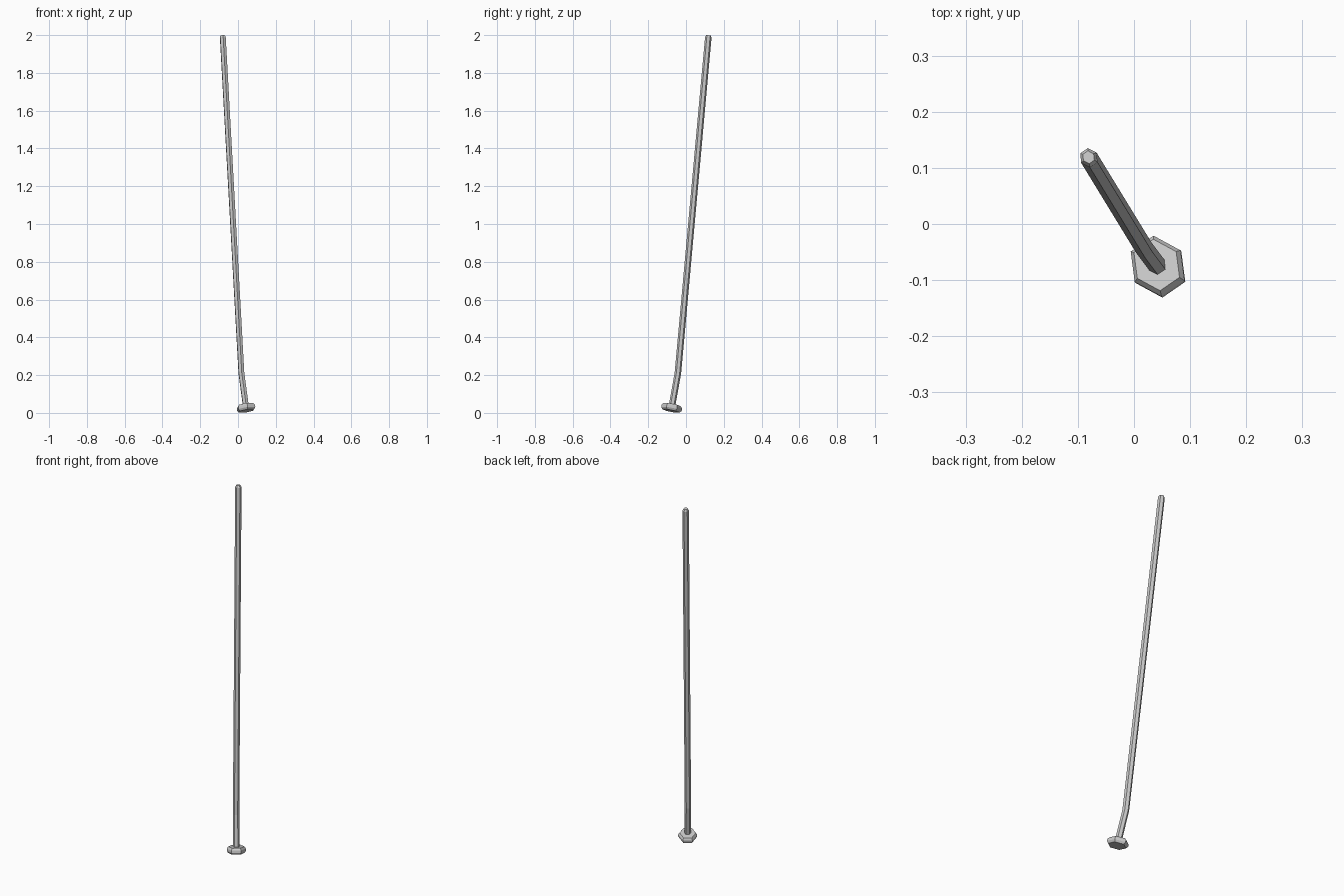
import bpy, bmesh, math
from mathutils import Vector

if "Cube" in bpy.data.objects:
    bpy.data.objects.remove(bpy.data.objects["Cube"])

REF = Vector((math.cos(math.radians(34.5)), math.sin(math.radians(34.5)), 0))

def hex_ring(bm, centre, axis, radius, stretch):
    axis = axis.normalized()
    u = (REF - axis * REF.dot(axis)).normalized()
    v = axis.cross(u) * stretch
    return [bm.verts.new(centre + radius * (u * math.cos(i * math.pi / 3) + v * math.sin(i * math.pi / 3)))
            for i in range(6)]

def loft(name, stations, stretch):
    """Skin hexagonal rings (centre, axis, radius) into a closed solid."""
    bm = bmesh.new()
    rings = [hex_ring(bm, c, a, r, stretch) for c, a, r in stations]
    for lo, hi in zip(rings, rings[1:]):
        for i in range(6):
            j = (i + 1) % 6
            bm.faces.new((lo[i], lo[j], hi[j], hi[i]))
    bm.faces.new(rings[0][::-1])
    bm.faces.new(rings[-1])
    bmesh.ops.recalc_face_normals(bm, faces=bm.faces)
    mesh = bpy.data.meshes.new(name)
    bm.to_mesh(mesh)
    bm.free()
    obj = bpy.data.objects.new(name, mesh)
    bpy.context.collection.objects.link(obj)
    return obj

# Centre line: foot, bend, tip
base = Vector((0.045, -0.079, 0.0105))
bend = Vector((0.018, -0.043, 0.21))
tip = Vector((-0.081, 0.119, 1.999))
lower = (bend - base).normalized()
upper = (tip - bend).normalized()

# Chamfered hexagonal foot, square to the lower part of the shaft
profile = [(0, 0.042), (0.011, 0.0495), (0.023, 0.0495), (0.034, 0.042)]
loft("foot_disc", [(base + lower * h, lower, r) for h, r in profile], 1.16)

# Bent hexagonal shaft with a chamfered tip
loft("bent_shaft", [
    (base + lower * 0.02, lower, 0.0165),
    (bend, lower + upper, 0.0165),
    (tip - upper * 0.01, upper, 0.0165),
    (tip, upper, 0.011),
], 1.07)
